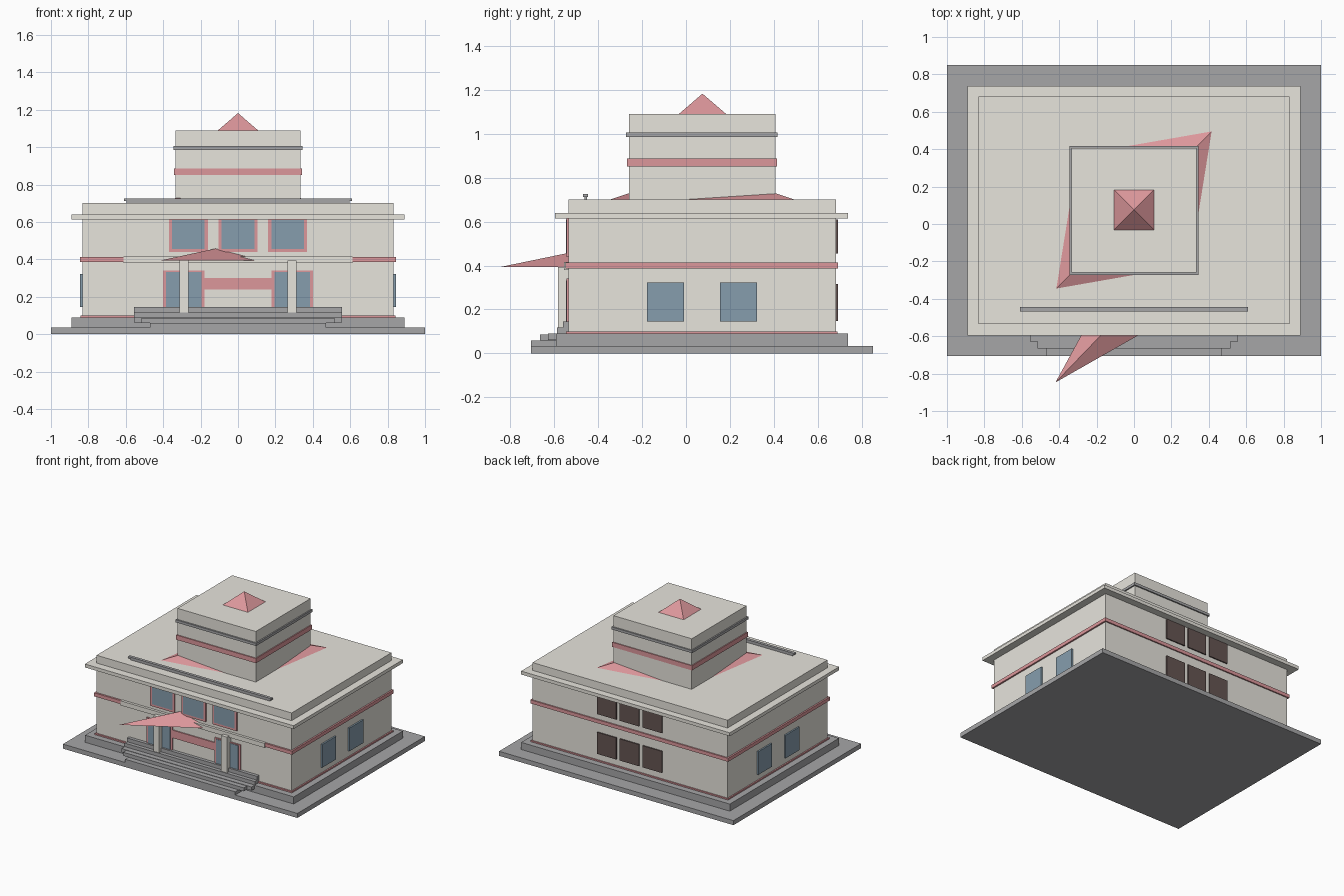
import bpy, bmesh

if "Cube" in bpy.data.objects:
    bpy.data.objects.remove(bpy.data.objects["Cube"])


def material(name, rgb):
    m = bpy.data.materials.new(name)
    m.diffuse_color = (*rgb, 1)
    m.use_nodes = True
    m.node_tree.nodes["Principled BSDF"].inputs["Base Color"].default_value = m.diffuse_color
    return m


STONE = material("stone", (0.80, 0.78, 0.72))
GREY = material("grey", (0.38, 0.38, 0.39))
RED = material("red", (0.72, 0.31, 0.33))
GLASS = material("glass", (0.24, 0.34, 0.42))
DARK = material("dark_glass", (0.13, 0.09, 0.085))


def finish(name, bm, mat):
    bmesh.ops.recalc_face_normals(bm, faces=bm.faces)
    me = bpy.data.meshes.new(name)
    bm.to_mesh(me)
    bm.free()
    me.materials.append(mat)
    ob = bpy.data.objects.new(name, me)
    bpy.context.collection.objects.link(ob)
    return ob


def box(name, x, y, z, mat):
    """Box from (min, max) ranges."""
    bm = bmesh.new()
    bmesh.ops.create_cube(bm, size=1)
    for v in bm.verts:
        v.co = [(r[0] + r[1]) / 2 + c * (r[1] - r[0]) for r, c in zip((x, y, z), v.co)]
    return finish(name, bm, mat)


def pyramid(name, centre, a, b, z, height, mat):
    """Four-sided pyramid whose base corners are +-a and +-b around the centre."""
    bm = bmesh.new()
    cx, cy = centre
    corners = [a, b, (-a[0], -a[1]), (-b[0], -b[1])]
    base = [bm.verts.new((cx + px, cy + py, z)) for px, py in corners]
    tip = bm.verts.new((cx, cy, z + height))
    bm.faces.new(base)
    for i in range(4):
        bm.faces.new((base[i], base[(i + 1) % 4], tip))
    return finish(name, bm, mat)


def sym(w):
    return (-w, w)


# Ground slab and plinth
box("ground_slab", sym(1.0), (-0.705, 0.85), (0, 0.035), GREY)
box("plinth", sym(0.89), (-0.592, 0.737), (0.035, 0.09), GREY)

# Main block with trims
box("main_block", sym(0.832), (-0.535, 0.682), (0.09, 0.70), STONE)
box("cornice", sym(0.89), (-0.595, 0.738), (0.614, 0.64), STONE)
box("base_band", sym(0.842), (-0.546, 0.69), (0.09, 0.10), RED)
box("middle_band", sym(0.844), (-0.549, 0.692), (0.386, 0.413), RED)

# Tower with trims and cap
box("tower", sym(0.334), (-0.26, 0.407), (0.70, 1.09), STONE)
box("tower_red_band", sym(0.341), (-0.268, 0.414), (0.85, 0.886), RED)
box("tower_grey_band", sym(0.344), (-0.272, 0.417), (0.985, 1.005), GREY)
pyramid("tower_cap", (0, 0.075), (0.107, 0.107), (-0.107, 0.107), 1.09, 0.092, RED)

# Skewed roofs: around the tower foot and over the entrance
pyramid("tower_skirt_roof", (0, 0.075), (0.415, 0.42), (-0.30, 0.295), 0.70, 0.14, RED)
pyramid("entrance_canopy", (0, -0.411), (0.42, 0.436), (-0.106, 0.137), 0.393, 0.09, RED)

# Roof rail
box("roof_rail_foot", sym(0.595), (-0.462, -0.45), (0.70, 0.712), GREY)
box("roof_rail", sym(0.61), (-0.468, -0.445), (0.712, 0.725), GREY)

# Entrance steps: half width, front y, bottom z, top z
for i, (w, y, z0, z1) in enumerate([(0.47, -0.705, 0.03, 0.06), (0.515, -0.665, 0.06, 0.087),
                                    (0.555, -0.627, 0.062, 0.09), (0.555, -0.588, 0.09, 0.117),
                                    (0.555, -0.56, 0.117, 0.146)]):
    box(f"step_{i + 1}", sym(w), (y, -0.53), (z0, z1), GREY)

# Entrance beam and columns
box("entrance_beam", sym(0.613), (-0.555, -0.53), (0.38, 0.415), STONE)
for side, x in (("left", -0.289), ("right", 0.289)):
    box(f"column_{side}", (x - 0.024, x + 0.024), (-0.583, -0.535), (0.09, 0.393), STONE)


def framed_window(name, x, w, z0, z1, e):
    box(name + "_frame", (x - w, x + w), (-0.543, -0.53), (z0, z1), RED)
    box(name + "_glass", (x - w + e, x + w - e), (-0.546, -0.53), (z0 + e, z1 - e / 2), GLASS)


# Front windows and doors
for i, x in enumerate((-0.265, 0, 0.265)):
    framed_window(f"upper_window_{i + 1}", x, 0.104, 0.438, 0.618, 0.017)
for i, x in enumerate((-0.29, 0.29)):
    framed_window(f"door_{i + 1}", x, 0.11, 0.10, 0.34, 0.016)
box("entrance_band", sym(0.185), (-0.543, -0.53), (0.24, 0.30), RED)

# Side windows
for side, s in (("left", -1), ("right", 1)):
    for i, y in enumerate((-0.094, 0.239)):
        box(f"{side}_window_{i + 1}", sorted((s * 0.82, s * 0.844)),
            (y - 0.084, y + 0.084), (0.145, 0.323), GLASS)

# Back windows
for level, z in (("lower", (0.148, 0.315)), ("upper", (0.455, 0.61))):
    for i, x in enumerate((-0.195, 0, 0.195)):
        box(f"back_{level}_window_{i + 1}", (x - 0.082, x + 0.082), (0.67, 0.691), z, DARK)
